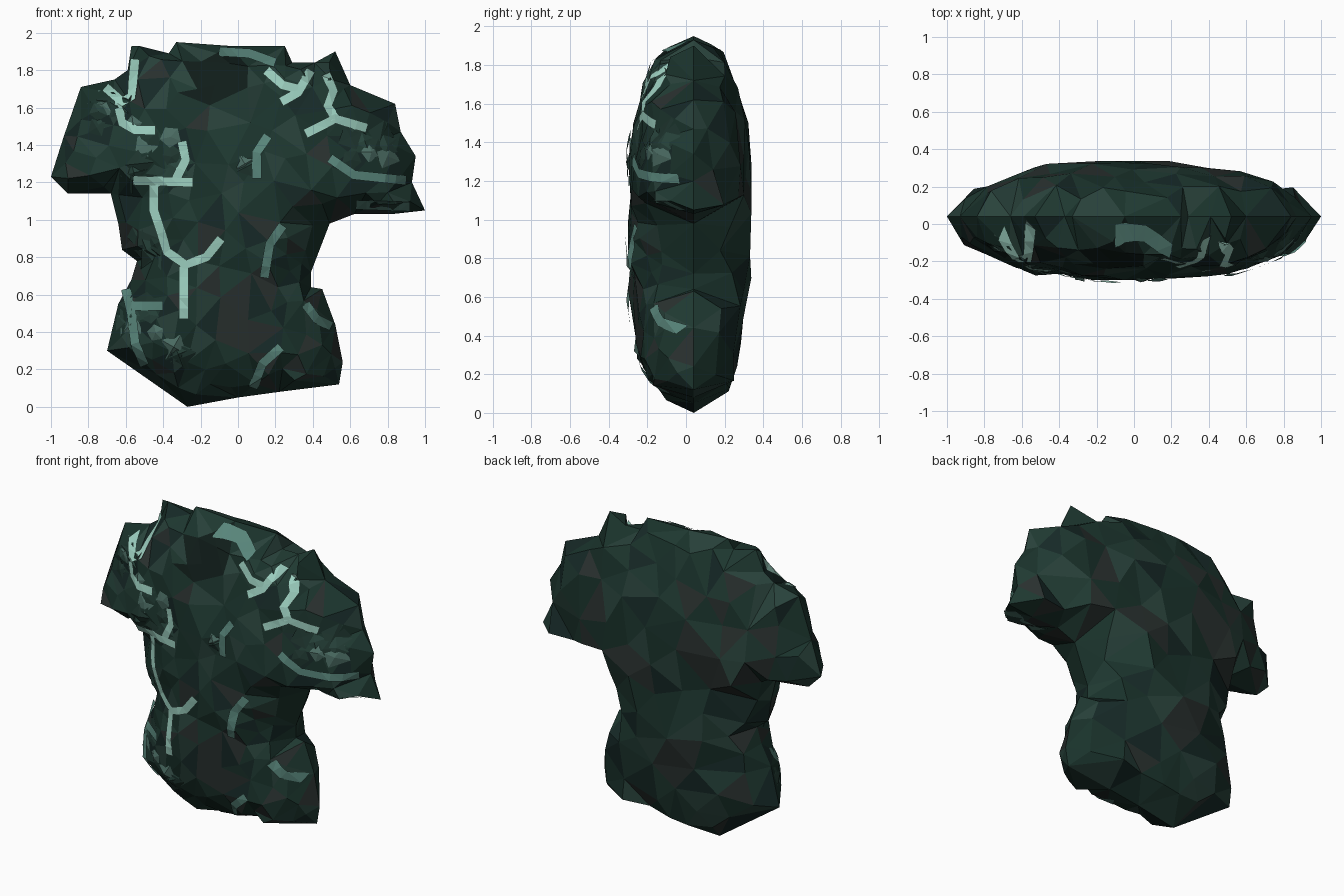
import bpy, bmesh, math, random
from mathutils import Vector
from mathutils.bvhtree import BVHTree
from mathutils.geometry import delaunay_2d_cdt, intersect_point_line

if "Cube" in bpy.data.objects:
    bpy.data.objects.remove(bpy.data.objects["Cube"])

random.seed(7)
SEAM = 0.04  # y of the seam where the front and back shells meet

OUTLINE = [Vector(p) for p in [
    (-.27, 0), (0, .05), (.22, .08), (.54, .12), (.56, .24), (.52, .44), (.45, .63), (.39, .64),
    (.39, .72), (.49, .98), (.62, 1.03), (.82, 1.03), (1, 1.05), (.93, 1.2), (.95, 1.34),
    (.87, 1.47), (.84, 1.62), (.6, 1.72), (.52, 1.90), (.41, 1.84), (.29, 1.84), (.25, 1.93),
    (-.05, 1.93), (-.33, 1.95), (-.37, 1.89), (-.53, 1.93), (-.57, 1.93), (-.59, 1.8),
    (-.66, 1.75), (-.84, 1.71), (-.93, 1.45), (-1, 1.23), (-.91, 1.14), (-.68, 1.14),
    (-.64, .98), (-.62, .84), (-.54, .78), (-.57, .68), (-.64, .55), (-.70, .3)]]
N = len(OUTLINE)

BRIGHT = [
    [(-.55, 1.86), (-.57, 1.66), (-.64, 1.62), (-.62, 1.52), (-.55, 1.48), (-.44, 1.48)],
    [(-.71, 1.71), (-.63, 1.64)],
    [(-.30, 1.42), (-.28, 1.32), (-.33, 1.22)],
    [(-.56, 1.21), (-.24, 1.2)],
    [(-.45, 1.19), (-.45, 1.05), (-.41, .93), (-.38, .83), (-.28, .76), (-.17, .8), (-.09, .9)],
    [(-.29, .47), (-.29, .75)],
    [(.39, 1.8), (.32, 1.68), (.23, 1.63)],
    [(.15, 1.8), (.24, 1.72), (.32, 1.7)],
    [(.47, 1.78), (.51, 1.69), (.48, 1.61), (.52, 1.54)],
    [(.36, 1.46), (.52, 1.54), (.69, 1.49)]]
DIM = [
    [(-.6, .63), (-.57, .5), (-.55, .34), (-.5, .22)],
    [(-.57, .54), (-.4, .54)],
    [(.08, .1), (.13, .23), (.23, .32)],
    [(.14, .69), (.17, .87), (.24, .97)],
    [(.1, 1.22), (.1, 1.36), (.16, 1.45)],
    [(.63, 1.08), (.92, 1.07)],
    [(.36, .55), (.42, .47), (.5, .43)],
    [(.49, 1.33), (.62, 1.24), (.9, 1.21)],
    [(-.1, 1.9), (.06, 1.89), (.2, 1.84)]]


def material(name, rgb):
    m = bpy.data.materials.new(name)
    m.diffuse_color = (*rgb, 1)
    m.use_nodes = True
    m.node_tree.nodes["Principled BSDF"].inputs["Base Color"].default_value = m.diffuse_color
    return m


ROCK = [material("rock_%d" % i, c) for i, c in enumerate([
    (.010, .032, .024), (.014, .042, .032), (.008, .022, .02), (.022, .055, .044),
    (.022, .03, .028), (.005, .012, .010)])]
CHIP = [material("chip_%d" % i, c) for i, c in enumerate([
    (.02, .055, .043), (.013, .036, .028), (.07, .15, .125)])]
BRIGHT_MAT = material("bright_vein", (.33, .62, .52))
DIM_MAT = material("dim_vein", (.10, .24, .2))


def edge_distance(p):
    best = 9
    for i in range(N):
        a, b = OUTLINE[i], OUTLINE[(i + 1) % N]
        t = intersect_point_line(p, a, b)[1]
        best = min(best, (p - a.lerp(b, min(max(t, 0), 1))).length)
    return best


def crossings(z):
    """Sorted x values where the outline crosses height z."""
    xs = []
    for i in range(N):
        a, b = OUTLINE[i], OUTLINE[(i + 1) % N]
        if (a.y > z) != (b.y > z):
            xs.append(a.x + (z - a.y) * (b.x - a.x) / (b.y - a.y))
    return sorted(xs)


def inside(p):
    return sum(x > p.x for x in crossings(p.y)) % 2 == 1


def thickness(p, d):
    """Elliptical in every row, rounded toward top and bottom, closing to zero at the outline."""
    xs = crossings(p.y)
    if d < 1e-4 or not xs:
        return 0
    u = (2 * p.x - xs[0] - xs[-1]) / (xs[-1] - xs[0])
    row = math.sqrt(max(0, 1 - abs(u) ** 2.2))
    tall = math.sqrt(max(0, 1 - (abs(p.y - .97) / .985) ** 2.5))
    rim = math.sqrt(1 - (1 - min(d / .3, 1)) ** 2)
    return min(row * (.35 + .65 * tall), tall, rim)


def add_object(name, bm, mats):
    me = bpy.data.meshes.new(name)
    bm.to_mesh(me)
    bm.free()
    for m in mats:
        me.materials.append(m)
    ob = bpy.data.objects.new(name, me)
    bpy.context.collection.objects.link(ob)
    return ob


def shell(bm, side, depth, spacing):
    """Half of the torso: scattered points pushed out from the seam."""
    pts, dist = list(OUTLINE), [0] * N
    for _ in range(2500):
        p = Vector((random.uniform(-1, 1), random.uniform(0, 1.95)))
        if not inside(p):
            continue
        d = edge_distance(p)
        gap = spacing * min(1, .5 + 1.6 * d)
        if d > .035 and all((p - q).length > gap for q in pts[N:]):
            pts.append(p)
            dist.append(d)
    co, _, faces, orig, _, _ = delaunay_2d_cdt(pts, [], [list(range(N))], 1, 1e-5)
    verts = []
    for c, o in zip(co, orig):
        d = dist[o[0]] if o else edge_distance(c)
        h = depth * thickness(c, d)
        if d > .03:
            h = max(.01, min(h + random.uniform(-.022, .022), depth))
        verts.append(bm.verts.new((c.x, SEAM + side * h, c.y)))
    for f in faces:
        bm.faces.new([verts[i] for i in f])


# Faceted rock torso, with a dark patch at the neck
bm = bmesh.new()
shell(bm, -1, .34, .115)
shell(bm, 1, .298, .18)
bmesh.ops.remove_doubles(bm, verts=bm.verts, dist=.0005)
bmesh.ops.triangulate(bm, faces=bm.faces)
bmesh.ops.recalc_face_normals(bm, faces=bm.faces)
for f in bm.faces:
    c = f.calc_center_median()
    neck = c.y < SEAM and math.hypot(c.x + .12, c.z - 1.75) < .17
    f.material_index = 5 if neck else random.choice([0, 0, 0, 1, 1, 2, 3, 4])
tree = BVHTree.FromBMesh(bm)
add_object("rock_torso", bm, ROCK)


def on_front(x, z, lift):
    hit = tree.ray_cast(Vector((x, -2, z)), Vector((0, 1, 0)))[0]
    if hit is None:
        hit = Vector((x, SEAM, z))
    return hit + Vector((0, -lift, 0))


def vein(bm, path, width):
    """Ribbon laid over the front of the rock along a bent path."""
    pts = [Vector(p) for p in path]
    samples = [pts[0]]
    for a, b in zip(pts, pts[1:]):
        n = max(1, round((b - a).length / .06))
        samples += [a.lerp(b, (i + 1) / n) for i in range(n)]
    rows = []
    for i, p in enumerate(samples):
        t = (samples[min(i + 1, len(samples) - 1)] - samples[max(i - 1, 0)]).normalized()
        s = Vector((t.y, -t.x)) * width / 2
        rows.append([bm.verts.new(on_front(q.x, q.y, .018)) for q in (p - s, p + s)])
    for a, b in zip(rows, rows[1:]):
        bm.faces.new((a[0], a[1], b[1], b[0]))


# Pale mineral veins on the front
for name, paths, mat in (("bright_veins", BRIGHT, BRIGHT_MAT), ("dim_veins", DIM, DIM_MAT)):
    bm = bmesh.new()
    for path in paths:
        vein(bm, path, .05)
    bmesh.ops.triangulate(bm, faces=bm.faces)
    add_object(name, bm, [mat])

# Broken chips clustered along the veins
bm = bmesh.new()
for cx, cz, spread, count in ((-.45, 1.32, .13, 10), (-.52, .5, .11, 9), (.68, 1.45, .13, 9),
                              (-.66, 1.58, .11, 7), (-.48, .85, .07, 5), (.03, 1.28, .04, 2),
                              (-.32, .3, .06, 3)):
    for _ in range(count):
        x, z = cx + random.uniform(-spread, spread), cz + random.uniform(-spread, spread)
        r, k, turn = random.uniform(.04, .08), random.choice((4, 5)), random.random() * 6
        rim = [Vector((x + r * math.cos(turn + i * math.tau / k),
                       z + r * math.sin(turn + i * math.tau / k))) for i in range(k)]
        if not all(inside(q) for q in rim):
            continue
        ring = [bm.verts.new(on_front(q.x, q.y, .003)) for q in rim]
        top = bm.verts.new(on_front(x, z, random.uniform(.01, .022)))
        index = random.choice((0, 0, 1, 1, 2))
        for i in range(k):
            bm.faces.new((ring[i], ring[(i + 1) % k], top)).material_index = index
add_object("rock_chips", bm, CHIP)
